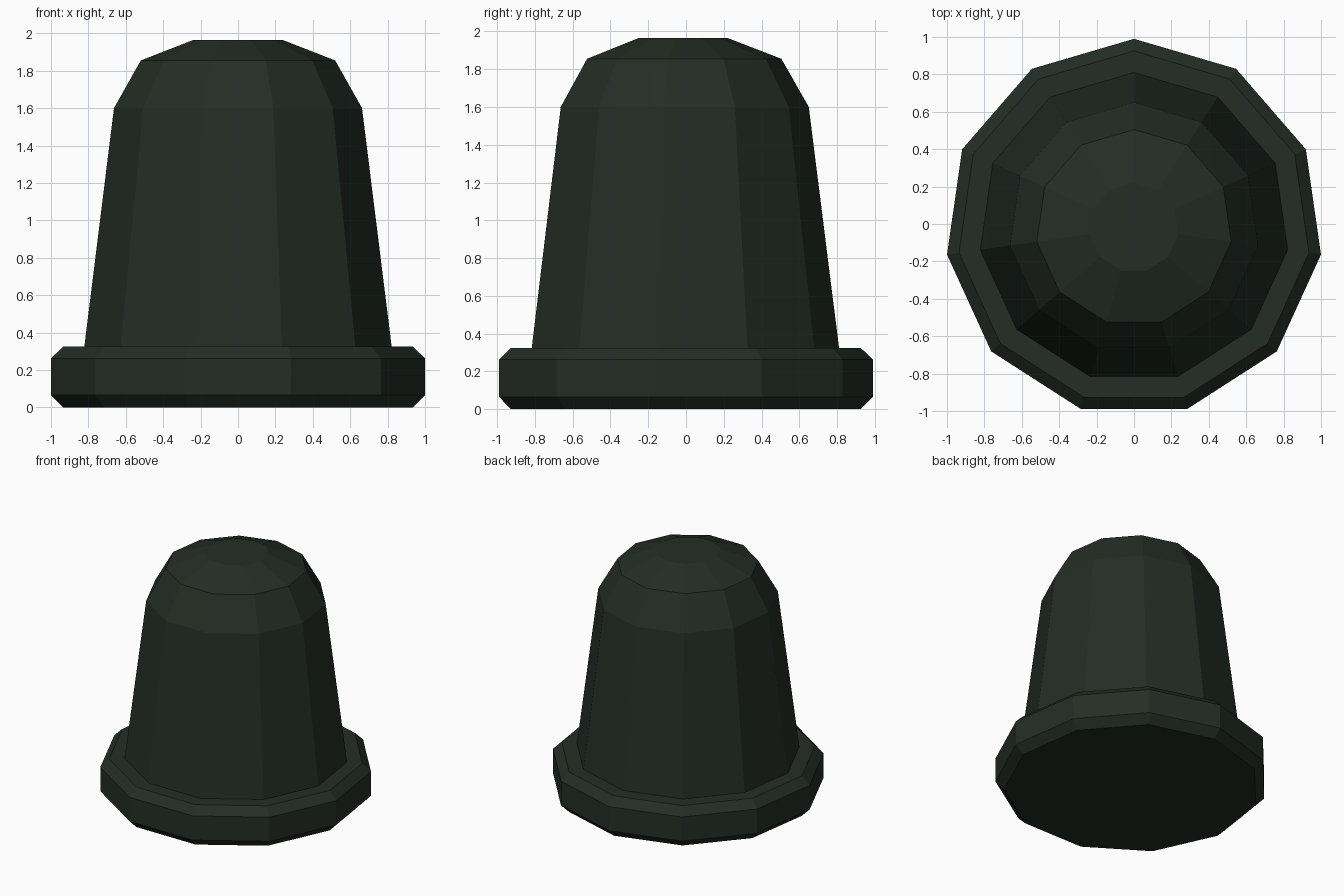
import bpy, bmesh, math

if "Cube" in bpy.data.objects:
    bpy.data.objects.remove(bpy.data.objects["Cube"])

SIDES = 11
Y_SHIFT = -0.02  # centres the odd-sided outline on y = 0

mat = bpy.data.materials.new("dark green")
mat.diffuse_color = (0.017, 0.027, 0.018, 1)
mat.use_nodes = True
mat.node_tree.nodes["Principled BSDF"].inputs["Base Color"].default_value = mat.diffuse_color


def lathe(name, profile):
    """Flat-shaded closed solid from (radius, z) rings, bottom to top."""
    bm = bmesh.new()
    rings = []
    for r, z in profile:
        ring = []
        for k in range(SIDES):
            a = math.pi / 2 + 2 * math.pi * k / SIDES
            ring.append(bm.verts.new((r * math.cos(a), r * math.sin(a) + Y_SHIFT, z)))
        rings.append(ring)
    for lo, hi in zip(rings, rings[1:]):
        for k in range(SIDES):
            n = (k + 1) % SIDES
            bm.faces.new((lo[k], lo[n], hi[n], hi[k]))
    bm.faces.new(rings[0][::-1])
    bm.faces.new(rings[-1])
    me = bpy.data.meshes.new(name)
    bm.to_mesh(me)
    bm.free()
    me.materials.append(mat)
    ob = bpy.data.objects.new(name, me)
    bpy.context.collection.objects.link(ob)
    return ob


# Bevelled flange and tapered domed body in one continuous skin
lathe("domed_stud", [
    (0.945, 0), (1.01, 0.065), (1.01, 0.262), (0.945, 0.325),
    (0.83, 0.325), (0.67, 1.60), (0.525, 1.855), (0.24, 1.965),
])
